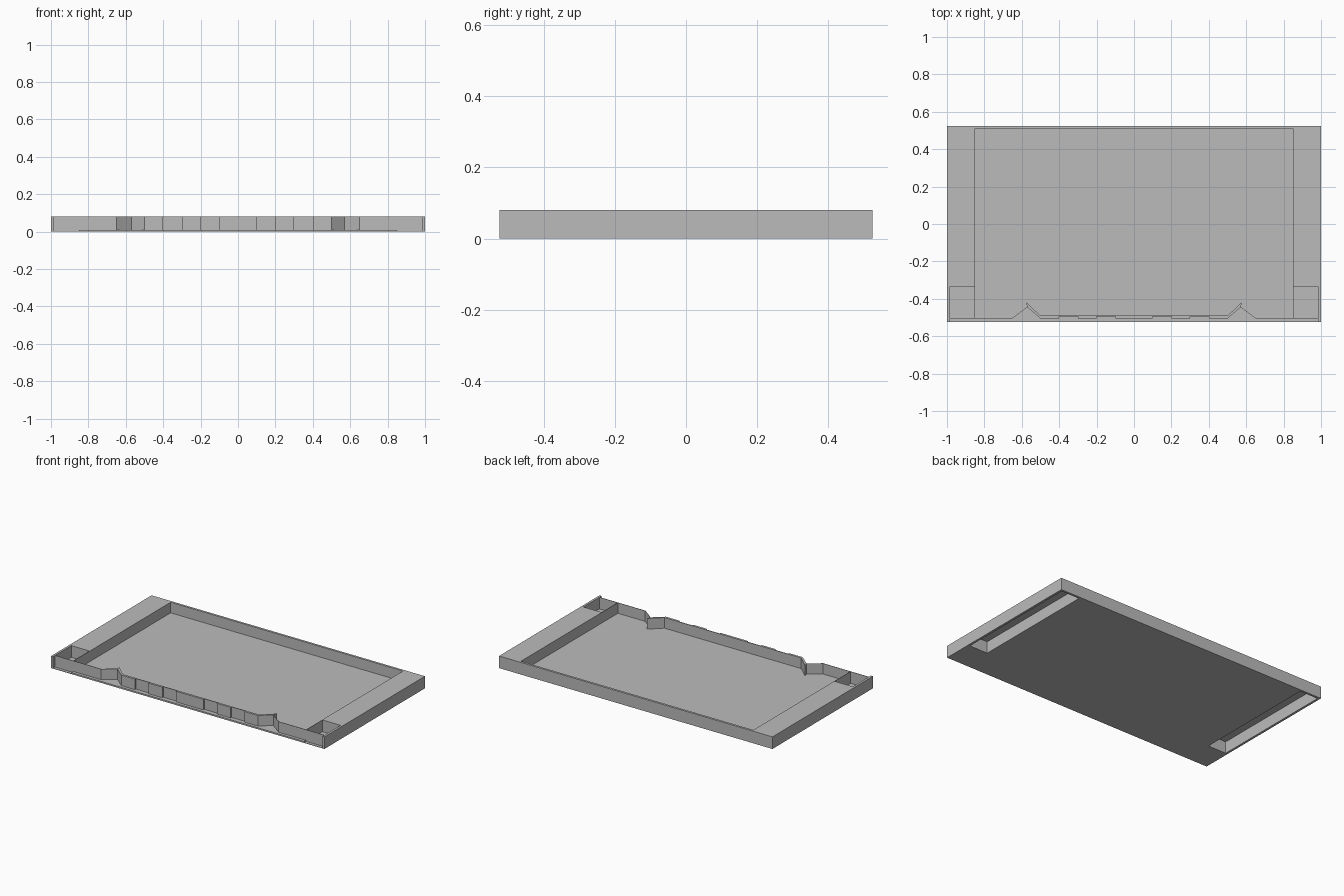
import bpy
import bmesh

cube = bpy.data.objects.get("Cube")
if cube:
    bpy.data.objects.remove(cube, do_unlink=True)

GREY = (0.5, 0.5, 0.5, 1)
mat = bpy.data.materials.new("plain grey")
mat.use_nodes = True
mat.diffuse_color = GREY
mat.node_tree.nodes["Principled BSDF"].inputs["Base Color"].default_value = GREY

TOP = 0.08       # rim height
FLOOR = 0.01     # floor thickness
SHEET = 0.003    # thin panel thickness
X, Y = 1.0, 0.525
WALL = 0.015
INNER = 0.85     # half width of the well
POCKET = -0.335  # back of the corner pockets
FRONT = -0.505   # front panel line


def prism(name, outline, z0, z1):
    """Flat outline extruded from z0 to z1."""
    bm = bmesh.new()
    face = bm.faces.new([bm.verts.new((x, y, z0)) for x, y in outline])
    grown = bmesh.ops.extrude_face_region(bm, geom=[face])["geom"]
    verts = [v for v in grown if isinstance(v, bmesh.types.BMVert)]
    bmesh.ops.translate(bm, vec=(0, 0, z1 - z0), verts=verts)
    bmesh.ops.recalc_face_normals(bm, faces=bm.faces)
    mesh = bpy.data.meshes.new(name)
    bm.to_mesh(mesh)
    bm.free()
    mesh.materials.append(mat)
    obj = bpy.data.objects.new(name, mesh)
    bpy.context.collection.objects.link(obj)
    return obj


def box(name, x0, x1, y0, y1, z0, z1):
    return prism(name, [(x0, y0), (x1, y0), (x1, y1), (x0, y1)], z0, z1)


def mirrored(obj):
    obj.modifiers.new("mirror", "MIRROR").use_axis[0] = True
    return obj


# Well floor with its front lip, and the back wall
box("floor", -INNER, INNER, -Y, Y - WALL, 0, FLOOR)
box("back_wall", -X, X, Y - WALL, Y, 0, TOP)

# Hollow side ledges, open underneath
mirrored(box("side_wall", X - WALL, X, -Y, Y - WALL, 0, TOP))
mirrored(box("ledge_top", INNER, X - WALL, POCKET, Y - WALL, TOP - SHEET, TOP))
mirrored(box("well_side", INNER, INNER + SHEET, FRONT, Y - WALL, 0, TOP))

# Open corner pockets at the front
mirrored(box("pocket_floor", INNER, X - WALL, -Y, POCKET, 0, SHEET))
mirrored(box("pocket_back", INNER, X - WALL, POCKET, POCKET + SHEET, 0, TOP))

# Outer front panels, bending inward to the notches
mirrored(prism("front_panel", [
    (X - WALL, FRONT), (X - WALL, FRONT + SHEET), (0.65, FRONT + SHEET),
    (0.57, -0.442), (0.57, -0.445), (0.65, FRONT)], 0, TOP))

# Middle front wall with swept ends and stepped face
step = 0.01
front = [(0.5, FRONT)]
for i, x in enumerate((0.4, 0.3, 0.2, 0.1)):
    before, after = (0, step) if i % 2 == 0 else (step, 0)
    front += [(x, FRONT + before), (x, FRONT + after)]
right = [(0.5, -0.49), (0.577, -0.418), (0.57, -0.445)] + front
left = [(-x, y) for x, y in reversed(right)]
prism("middle_wall", right + left, 0, TOP)
